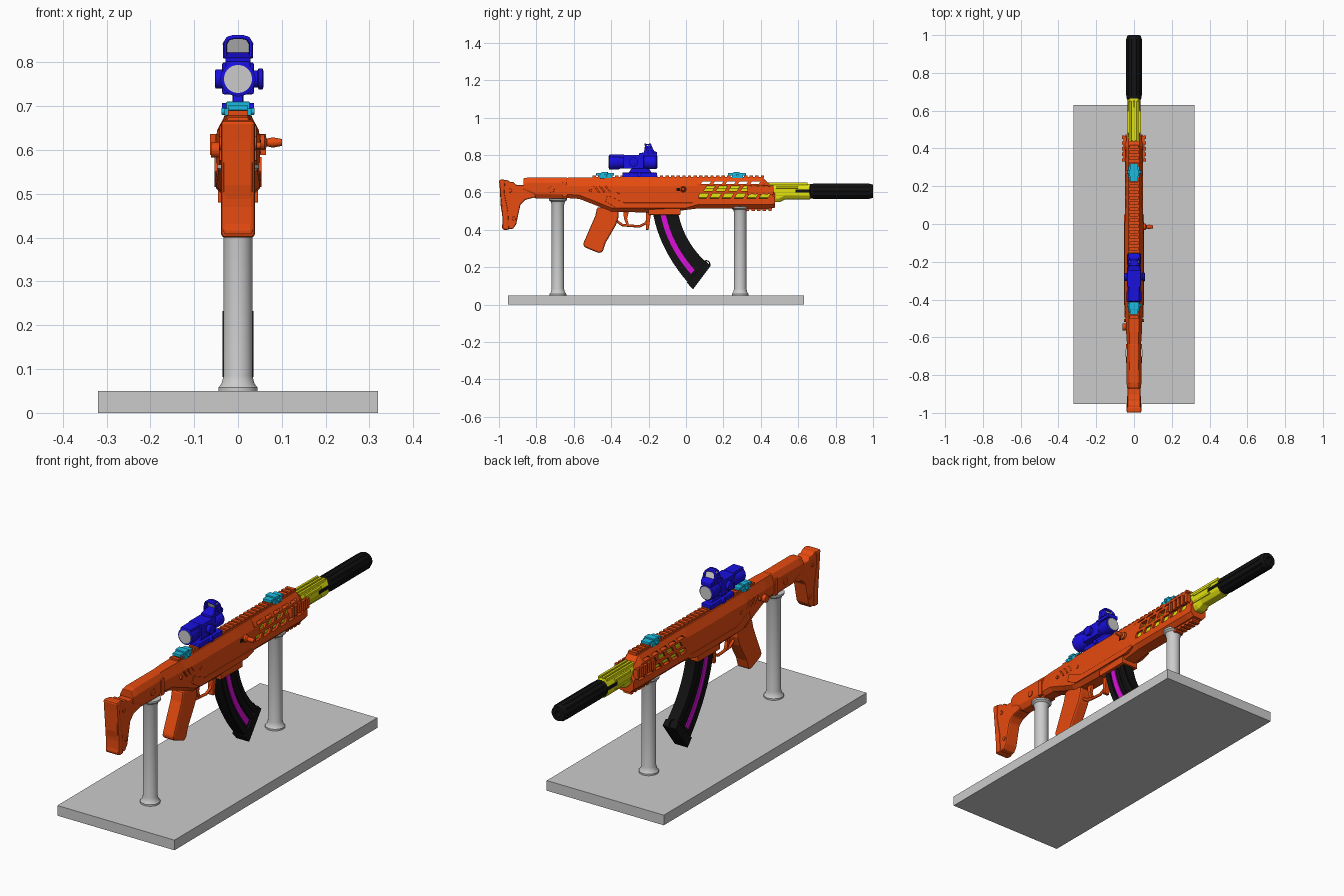
import bpy, bmesh
from math import cos, sin, pi
from mathutils import Vector

if "Cube" in bpy.data.objects:
    bpy.data.objects.remove(bpy.data.objects["Cube"])

MATS = {}
def mat(name, col):
    m = bpy.data.materials.new(name)
    m.diffuse_color = (*col, 1)
    m.use_nodes = True
    m.node_tree.nodes["Principled BSDF"].inputs["Base Color"].default_value = m.diffuse_color
    MATS[name] = m
mat("orange", (0.80, 0.07, 0.005)); mat("yellow", (0.75, 0.75, 0.005)); mat("black", (0.006, 0.006, 0.006))
mat("blue", (0.01, 0.005, 0.75)); mat("cyan", (0.01, 0.5, 0.75)); mat("magenta", (0.7, 0.005, 0.7))

def skin(name, solids, m=None, bevel=0, smooth=False):
    """Each solid is a list of equal-length rings, joined and capped."""
    bm = bmesh.new()
    for rings in solids:
        vs = [[bm.verts.new(p) for p in r] for r in rings]
        n = len(vs[0])
        for a, b in zip(vs, vs[1:]):
            for i in range(n):
                bm.faces.new((a[i], a[(i+1) % n], b[(i+1) % n], b[i]))
        bm.faces.new(vs[0][::-1]); bm.faces.new(vs[-1])
    bmesh.ops.recalc_face_normals(bm, faces=bm.faces)
    me = bpy.data.meshes.new(name)
    bm.to_mesh(me); bm.free()
    ob = bpy.data.objects.new(name, me)
    bpy.context.collection.objects.link(ob)
    if m: me.materials.append(MATS[m])
    if bevel:
        b = ob.modifiers.new("bevel", 'BEVEL')
        b.width = bevel; b.segments = 2; b.limit_method = 'ANGLE'
    if smooth:
        bpy.ops.object.select_all(action='DESELECT')
        ob.select_set(True); bpy.context.view_layer.objects.active = ob
        bpy.ops.object.shade_smooth_by_angle(angle=0.6)
    return ob

def prism(pts, x0, x1):
    return [[(x, y, z) for y, z in pts] for x in (x0, x1)]

def block(x0, x1, y0, y1, z0, z1):
    return prism([(y0, z0), (y1, z0), (y1, z1), (y0, z1)], x0, x1)

def turned(profile, axis, c, n=32):
    """Rings of (radius, position) along an axis through point c."""
    out = []
    for r, t in profile:
        ring = []
        for i in range(n):
            u, v = r*cos(2*pi*(i+.5)/n), r*sin(2*pi*(i+.5)/n)
            ring.append({'x': (c[0]+t, c[1]+u, c[2]+v), 'y': (c[0]+u, c[1]+t, c[2]+v),
                         'z': (c[0]+u, c[1]+v, c[2]+t)}[axis])
        out.append(ring)
    return out

def body(sections, top=.045, low=.02):
    """Eight-sided body from (y, half width, bottom, top)."""
    out = []
    for y, w, b, t in sections:
        half = [(.6*w, b), (w, b+low), (w, t-top), (.6*w, t)]
        out.append([(x, y, z) for x, z in half] + [(-x, y, z) for x, z in half[::-1]])
    return out

def wire(name, pts, r, m, cyclic=False):
    cu = bpy.data.curves.new(name, 'CURVE')
    cu.dimensions = '3D'; cu.bevel_depth = r; cu.bevel_resolution = 2; cu.use_fill_caps = True
    s = cu.splines.new('POLY'); s.points.add(len(pts)-1); s.use_cyclic_u = cyclic
    for p, q in zip(s.points, pts): p.co = (*q, 1)
    cu.materials.append(MATS[m])
    ob = bpy.data.objects.new(name, cu)
    bpy.context.collection.objects.link(ob)

# Display stand
skin("stand_base", [block(-.32, .32, -.953, .63, 0, .05)])
for nm, y, h in (("rear_post", -.685, .567), ("front_post", .29, .525)):
    skin(nm, [turned([(.045, .05), (.045, .058), (.038, .066), (.033, .085), (.033, h-.035),
                      (.038, h-.017), (.048, h-.009), (.048, h)], 'z', (0, y, 0))], smooth=True)

# Stock
skin("stock_tube", [body([(-.87, .037, .595, .675), (-.84, .039, .585, .68), (-.8, .039, .567, .68),
                          (-.635, .038, .565, .68)], .03, .025)], "orange", .004)
skin("butt", [prism([(-.998, .665), (-.955, .667), (-.94, .655), (-.92, .655), (-.91, .64), (-.83, .64),
                     (-.80, .575), (-.86, .56), (-.885, .535), (-.908, .43), (-.925, .405), (-.975, .402),
                     (-.985, .41), (-.978, .46), (-.99, .52)], -.034, .034)], "orange", .007)
skin("butt_pad", [prism([(-1, .668), (-.965, .668), (-.97, .6), (-.95, .5), (-.945, .4), (-.982, .4),
                         (-.982, .47), (-.99, .56)], -.039, .039)], "orange", .009)
skin("stock_details", [turned([(.016, -.043), (.016, .043)], 'x', (0, -.72, .615), 20),
                       turned([(.01, -.038), (.01, .038)], 'x', (0, -.94, .61), 16),
                       turned([(.01, -.038), (.01, .038)], 'x', (0, -.92, .46), 16),
                       block(-.043, .043, -.66, -.635, .575, .655)], "orange", .002)

# Receiver and side details
skin("receiver", [body([(-.64, .037, .57, .678), (-.57, .042, .565, .68), (-.48, .045, .53, .68),
                        (-.4, .05, .497, .68), (-.2, .05, .492, .68), (-.05, .05, .50, .68),
                        (.07, .048, .515, .68)])], "orange")
panel = [(-.42, .585), (-.33, .545), (.035, .545), (.05, .53), (0, .515), (-.37, .515), (-.43, .55)]
skin("receiver_details",
     [prism(panel, -.054, .054), block(-.046, .046, -.2, -.03, .48, .52)]
     + [turned([(.008, -.053), (.008, .053)], 'x', (0, y, z), 14) for y, z in ((-.51, .61), (-.36, .6), (-.27, .53))]
     + [prism([(y, .60), (y+.01, .60), (y-.015, .635), (y-.025, .635)], -.051, .051) for y in (-.47, -.44, -.41)],
     "orange", .002)
skin("ejection_port", [block(.045, .052, -.05, 0, .607, .623)], "black")
skin("charging_handle", [turned([(.018, .045), (.018, .06), (.009, .066), (.012, .08), (.008, .1)],
                                'x', (0, -.015, .617), 16)], "orange", smooth=True)
skin("side_button", [turned([(.018, -.062), (.018, -.035)], 'x', (0, -.545, .6), 20)], "orange", .002)

# Grip, guard and trigger
skin("grip", [prism([(-.475, .52), (-.485, .475), (-.55, .325), (-.545, .308), (-.465, .275), (-.445, .283),
                     (-.43, .33), (-.375, .425), (-.36, .47), (-.36, .52)], -.032, .032)], "orange", .014)
wire("trigger_guard", [(0, -.375, .45), (0, -.34, .425), (0, -.25, .418), (0, -.215, .435), (0, -.185, .5)],
     .007, "orange")
skin("trigger", [prism([(-.335, .5), (-.305, .5), (-.315, .46), (-.305, .425), (-.318, .425), (-.332, .46)],
                       -.008, .008)], "orange")
skin("magazine_catch", [prism([(-.215, .5), (-.185, .5), (-.2, .4), (-.215, .4)], -.014, .014)], "orange", .002)

# Curved magazine made from bands between its rear and front edges
def bez(P, t):
    a, b, c = (Vector(p) for p in P)
    return a*(1-t)**2 + b*2*t*(1-t) + c*t*t
REAR = ((-.18, .51), (-.147, .285), (.04, .085))
FRONT = ((-.045, .51), (-.02, .335), (.13, .205))
def band(a, b, w, t0=0, t1=1, n=12):
    ts = [t0+(t1-t0)*i/n for i in range(n+1)]
    edge = lambda f: [tuple(bez(REAR, t).lerp(bez(FRONT, t), f)) for t in ts]
    return prism(edge(a) + edge(b)[::-1], -w, w)
skin("magazine", [band(0, 1, .026), band(.02, .22, .031), band(.56, .68, .031), band(.8, .97, .031),
                  band(-.03, 1.03, .035, .91, 1, 3)], "black")
skin("magazine_stripe", [band(.29, .5, .031, .07, .88)], "magenta")
wire("magazine_loop", [(0, .108+.02*cos(i*pi/6), .215+.02*sin(i*pi/6)) for i in range(12)], .003, "black", True)

# Handguard with slanted through-slots
guard = skin("handguard", [body([(.06, .048, .515, .68), (.41, .048, .515, .68), (.44, .048, .515, .65),
                                 (.475, .046, .518, .605)], .035)], "orange")
slots = []
for z0, z1, y0, n in ((.645, .657, .08, 5), (.608, .634, .095, 5), (.567, .594, .06, 6)):
    for i in range(n):
        y = y0 + i*.066
        slots.append(prism([(y, z0), (y+.046, z0), (y+.046+(z1-z0)*.6, z1), (y+(z1-z0)*.6, z1)], -.1, .1))
cutter = skin("slot_cutter", slots)
cutter.hide_render = True; cutter.hide_viewport = True
bo = guard.modifiers.new("slots", 'BOOLEAN')
bo.operation = 'DIFFERENCE'; bo.solver = 'EXACT'; bo.object = cutter

# Rails: top, side and bottom
teeth = [block(-.023, .023, -.5, .415, .675, .682)]
teeth += [block(-.023, .023, -.5+i*.03, -.482+i*.03, .68, .69) for i in range(31)]
for s in (-1, 1):
    teeth.append(block(s*.04, s*.056, .33, .465, .592, .632))
    teeth += [block(s*.05, s*.064, .33+i*.03, .348+i*.03, .588, .636) for i in range(5)]
teeth.append(block(-.022, .022, .26, .46, .508, .52))
teeth += [block(-.022, .022, .26+i*.03, .278+i*.03, .5, .512) for i in range(7)]
skin("rails", teeth, "orange")

# Yellow inner barrel shroud
skin("barrel_core", [body([(.065, .038, .553, .64), (.42, .038, .553, .64), (.46, .034, .553, .64)], .02)], "yellow")
skin("barrel_shroud", [body([(.42, .033, .548, .648), (.5, .033, .548, .648), (.53, .033, .563, .648),
                             (.665, .033, .563, .645)], .025)], "yellow", .003)
skin("shroud_ribs", [block(x-.006, x+.006, .43, .65, .64, .654) for x in (-.02, 0, .02)]
     + [block(-.037, .037, .48, .6, z, z+.012) for z in (.583, .622)], "yellow", .002)
skin("shroud_slots", [block(-.035, .035, .585, .67, .6, .616)], "black")

# Fluted suppressor with an open muzzle
skin("suppressor", [turned([(.036, .66), (.04, .665), (.04, .985), (.035, .999), (.015, 1), (.015, .95)],
                           'y', (0, 0, .606), 24)], "black", smooth=True)
skin("suppressor_ribs", [turned([(.007, .68), (.007, .98)], 'y',
     (.036*cos(i*pi/5), 0, .606+.036*sin(i*pi/5)), 8) for i in range(10)], "black")

# Folded iron sights
for nm, y, s in (("rear_sight", -.43, 1), ("front_sight", .275, 1)):
    skin(nm, [block(-.031, .031, y-.03, y+.03, .675, .695), block(-.022, .022, y-.05, y+.045, .69, .703),
              block(-.027, .027, y-.022, y+.012, .69, .71),
              turned([(.008, -.038), (.008, .038)], 'x', (0, y, .688), 12)], "cyan", .002)

# Optic: tube, knobs and mount
skin("optic_tube", [turned([(.033, -.413), (.04, -.41), (.04, -.36), (.034, -.35), (.034, -.22), (.038, -.21),
                            (.038, -.16), (.033, -.155)], 'y', (0, 0, .762))], "blue", smooth=True)
skin("optic_body", [block(-.036, .036, -.335, -.225, .727, .8), block(-.028, .028, -.41, -.33, .785, .803)]
     + [prism([(-.31, .7), (-.18, .7), (-.2, .73), (-.29, .73)], -.012, .012)]
     + [block(-.027, .027, -.34, -.155, .682, .706)], "blue", .004)
skin("optic_knobs", [turned([(.02, .03), (.02, .045), (.024, .047), (.024, .056), (.019, .058)], 'x', (0, -.28, .762), 20),
                     turned([(.017, -.053), (.022, -.051), (.022, -.03)], 'x', (0, -.28, .762), 20),
                     turned([(.012, -.036), (.012, .036)], 'x', (0, -.25, .695), 14)], "blue", smooth=True)
skin("optic_lenses", [turned([(.032, -.4145), (.032, -.4)], 'y', (0, 0, .762)),
                      turned([(.032, -.17), (.032, -.1535)], 'y', (0, 0, .762))])

# Small reflex sight on top
skin("reflex_base", [prism([(-.25, .795), (-.155, .795), (-.155, .815), (-.18, .825), (-.235, .812), (-.25, .81)],
                           -.029, .029)], "blue", .003)
arch = [(-.029, .81), (-.03, .842), (-.023, .854), (-.01, .858), (.01, .858), (.023, .854), (.03, .842), (.029, .81)]
lean = lambda z: -.185 - (z-.81)*.4
for nm, d in (("hood_rear", -.014), ("hood_front", .012)):
    wire(nm, [(x, lean(z)+d, z) for x, z in arch], .005, "blue")
skin("hood_sides", [prism([(-.225, .81), (-.16, .81), (-.19, .848), (-.22, .848)], s*.026, s*.032) for s in (-1, 1)]
     + [block(-.022, .022, -.219, -.192, .853, .86)], "blue")
skin("reflex_lens", [[[(x, lean(z)+d, z) for x, z in arch] for d in (-.003, .003)]])
